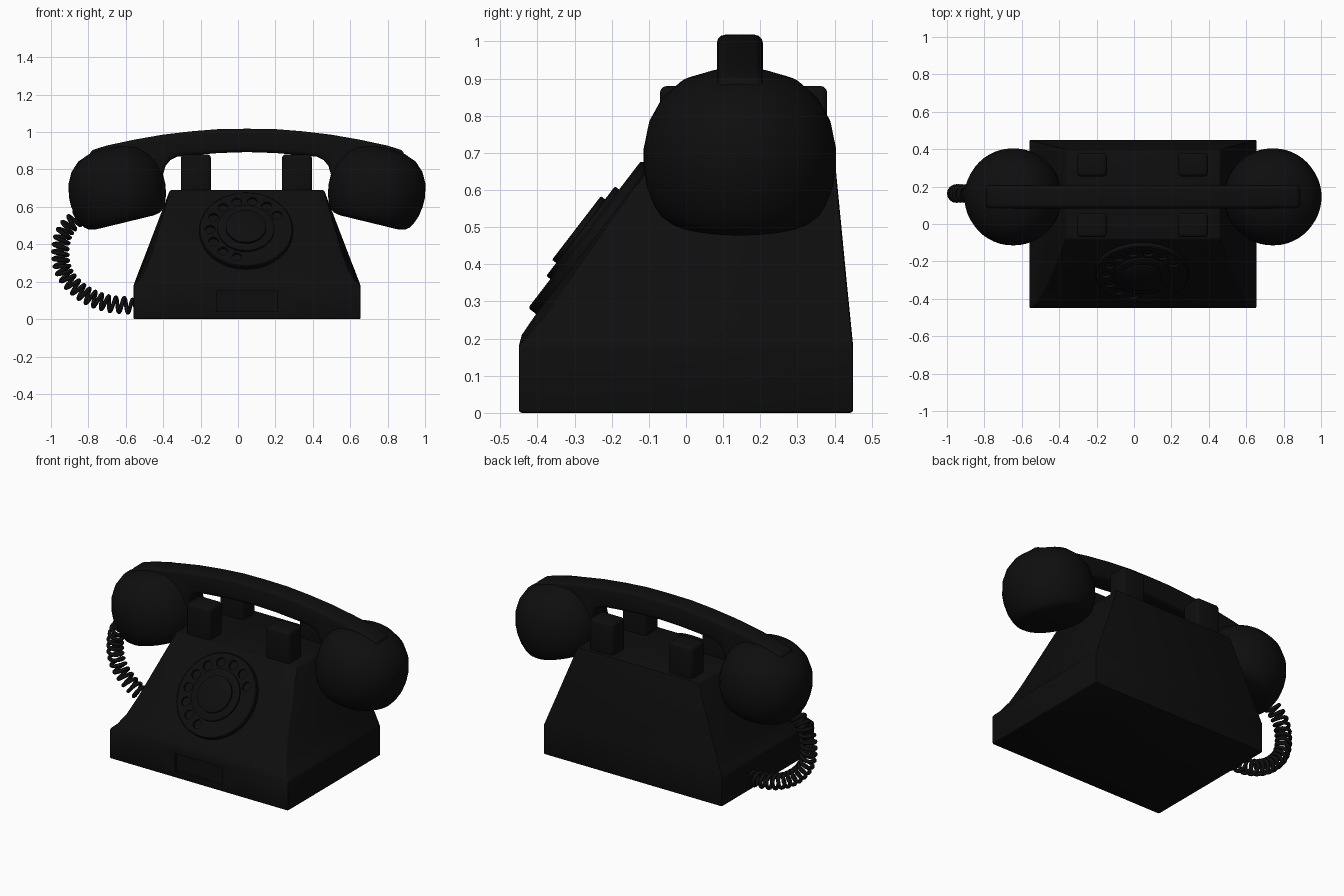
import bpy, bmesh, math
from mathutils import Matrix, Vector

if "Cube" in bpy.data.objects:
    bpy.data.objects.remove(bpy.data.objects["Cube"])

black = bpy.data.materials.new("black_plastic")
black.use_nodes = True
black.diffuse_color = (0.0043, 0.0043, 0.0043, 1)
black.node_tree.nodes["Principled BSDF"].inputs["Base Color"].default_value = black.diffuse_color

CX = 0.048          # centre of body and handset
HY = 0.145          # handset depth position


def add(name, bm, matrix=None):
    bmesh.ops.recalc_face_normals(bm, faces=bm.faces)
    if matrix:
        bm.transform(matrix)
    me = bpy.data.meshes.new(name)
    bm.to_mesh(me)
    bm.free()
    me.materials.append(black)
    ob = bpy.data.objects.new(name, me)
    bpy.context.collection.objects.link(ob)
    return ob


def box(lo, hi, bm=None):
    bm = bm or bmesh.new()
    lo, hi = Vector(lo), Vector(hi)
    m = Matrix.Translation((lo + hi) / 2) @ Matrix.Diagonal((*(hi - lo), 1))
    bmesh.ops.create_cube(bm, size=1, matrix=m)
    return bm


def lathe(profile, steps=48):
    bm = bmesh.new()
    vs = [bm.verts.new((r, 0, z)) for r, z in profile]
    es = [bm.edges.new(p) for p in zip(vs, vs[1:])]
    bmesh.ops.spin(bm, geom=vs + es, cent=(0, 0, 0), axis=(0, 0, 1),
                   angle=math.tau, steps=steps)
    bmesh.ops.remove_doubles(bm, verts=bm.verts, dist=1e-4)
    return bm


def cut(ob, cutter):
    mod = ob.modifiers.new("cut", "BOOLEAN")
    mod.object, mod.operation, mod.solver = cutter, "DIFFERENCE", "EXACT"
    cutter.hide_render = True


def bevel(ob, width, segments=3):
    mod = ob.modifiers.new("bevel", "BEVEL")
    mod.width, mod.segments = width, segments
    mod.limit_method, mod.angle_limit = "ANGLE", math.radians(35)


def finish(ob, angle=35):
    bpy.ops.object.select_all(action="DESELECT")
    bpy.context.view_layer.objects.active = ob
    ob.select_set(True)
    bpy.ops.object.convert(target="MESH")
    bpy.ops.object.shade_smooth_by_angle(angle=math.radians(angle))


# Body: lofted sections of height, back half width, back y,
# front corner half width, front corner y, front middle y
sections = [(0, .607, .45, .607, -.45, -.45), (.18, .607, .45, .607, -.45, -.45),
            (.21, .596, .447, .575, -.425, -.442), (.26, .577, .442, .545, -.38, -.408),
            (.35, .542, .433, .51, -.32, -.339), (.69, .412, .40, .412, -.08, -.08)]
bm = bmesh.new()
rings = []
for z, bx, by, fx, fy, my in sections:
    plan = [(-bx, by), (-fx, fy), (-.28, my), (.28, my), (fx, fy), (bx, by)]
    rings.append([bm.verts.new((CX + x, y, z)) for x, y in plan])
for a, b in zip(rings, rings[1:]):
    for i in range(len(a)):
        j = (i + 1) % len(a)
        bm.faces.new((a[i], a[j], b[j], b[i]))
bm.faces.new(rings[0])
bm.faces.new(rings[-1])
body = add("body", bm)
bevel(body, 0.008, 2)
recess = add("label_recess_cutter", box((-.115, -.5, .04), (.21, -.435, .15)))
cut(body, recess)
finish(body)
bpy.data.objects.remove(recess)

# Dial: stepped disc on the sloping front, with finger holes
tilt = Matrix.Translation((.043, -.252, .465)) @ Matrix.Rotation(0.916, 4, "X")
dial = add("dial", lathe([(0, -.02), (.25, -.02), (.25, .021), (.245, .026), (.152, .026),
                          (.152, .038), (.148, .04), (.108, .04), (.108, .052),
                          (.104, .054), (0, .054)], 64), tilt)
bm = bmesh.new()
for i in range(10):
    a = math.radians(30 + 25 * i)
    bmesh.ops.create_cone(bm, cap_ends=True, segments=24, radius1=.027, radius2=.027, depth=.05,
                          matrix=Matrix.Translation((.192 * math.cos(a), .192 * math.sin(a), .036)))
holes = add("finger_hole_cutter", bm, tilt)
cut(dial, holes)
finish(dial)
bpy.data.objects.remove(holes)

# Cradle prongs, two in front of the handle and two behind
for side, x in (("right", -.305), ("left", .235)):
    for end, y0, y1 in (("front", -.07, .06), ("back", .255, .38)):
        prong = add(f"cradle_prong_{end}_{side}", box((x, y0, .66), (x + .16, y1, .88)))
        bevel(prong, .018)
        finish(prong)

# Handle: arched outline extruded in depth
top = [(0, 1.018), (.15, 1.016), (.3, 1.004), (.45, .986), (.6, .96), (.75, .928), (.84, .9)]
under = [(.84, .82), (.7, .7), (.46, .7), (.45, .77), (.435, .82), (.41, .85),
         (.375, .868), (.3, .876), (.15, .888), (0, .893)]
half = top + under
outline = half + [(-x, z) for x, z in reversed(half) if x > 0]
bm = bmesh.new()
face = bm.faces.new([bm.verts.new((CX + x, HY - .062, z)) for x, z in outline])
new = bmesh.ops.extrude_face_region(bm, geom=[face])["geom"]
bmesh.ops.translate(bm, vec=(0, .124, 0), verts=[v for v in new if isinstance(v, bmesh.types.BMVert)])
handle = add("handset_handle", bm)
bevel(handle, .022)
finish(handle)

# Earpiece and mouthpiece: tilted bells at both ends of the handle
bell = [(0, 0), (.16, 0), (.195, .007), (.217, .024), (.233, .05), (.25, .095), (.259, .15),
        (.259, .2), (.245, .27), (.213, .33), (.165, .375), (.1, .4), (.05, .409), (0, .412)]
for name, s in (("earpiece", -1), ("mouthpiece", 1)):
    place = Matrix.Translation((CX + s * .653, HY, .517)) @ Matrix.Rotation(s * .238, 4, "Y")
    finish(add(name, lathe(bell), place), 50)

# Coiled cord: helix around a path from the body's side to the earpiece
path = [Vector(p) for p in ((-.54, .07), (-.7, .085), (-.83, .14), (-.925, .24),
                            (-.95, .36), (-.92, .48), (-.82, .57))]
path = [2 * path[0] - path[1]] + path + [2 * path[-1] - path[-2]]


def spline(t):
    i = min(int(t), len(path) - 4)
    u = t - i
    a, b, c, d = path[i:i + 4]
    return (2 * b + (c - a) * u + (2 * a - 5 * b + 4 * c - d) * u ** 2
            + (3 * b - a - 3 * c + d) * u ** 3) / 2


turns, per_turn = 21, 16
count = turns * per_turn
curve = bpy.data.curves.new("coiled_cord", "CURVE")
curve.dimensions = "3D"
curve.bevel_depth, curve.bevel_resolution, curve.use_fill_caps = .011, 2, True
line = curve.splines.new("POLY")
line.points.add(count)
span = len(path) - 3
for k, point in enumerate(line.points):
    t = span * k / count
    p = spline(t)
    d = (spline(min(t + .01, span)) - spline(max(t - .01, 0))).normalized()
    a = math.tau * k / per_turn
    r = .039 * min(1, k / 10, (count - k) / 10)
    q = p + Vector((-d.y, d.x)) * r * math.cos(a)
    point.co = (q.x, .163 + r * math.sin(a), q.y, 1)
curve.materials.append(black)
cord = bpy.data.objects.new("coiled_cord", curve)
bpy.context.collection.objects.link(cord)
finish(cord, 60)
